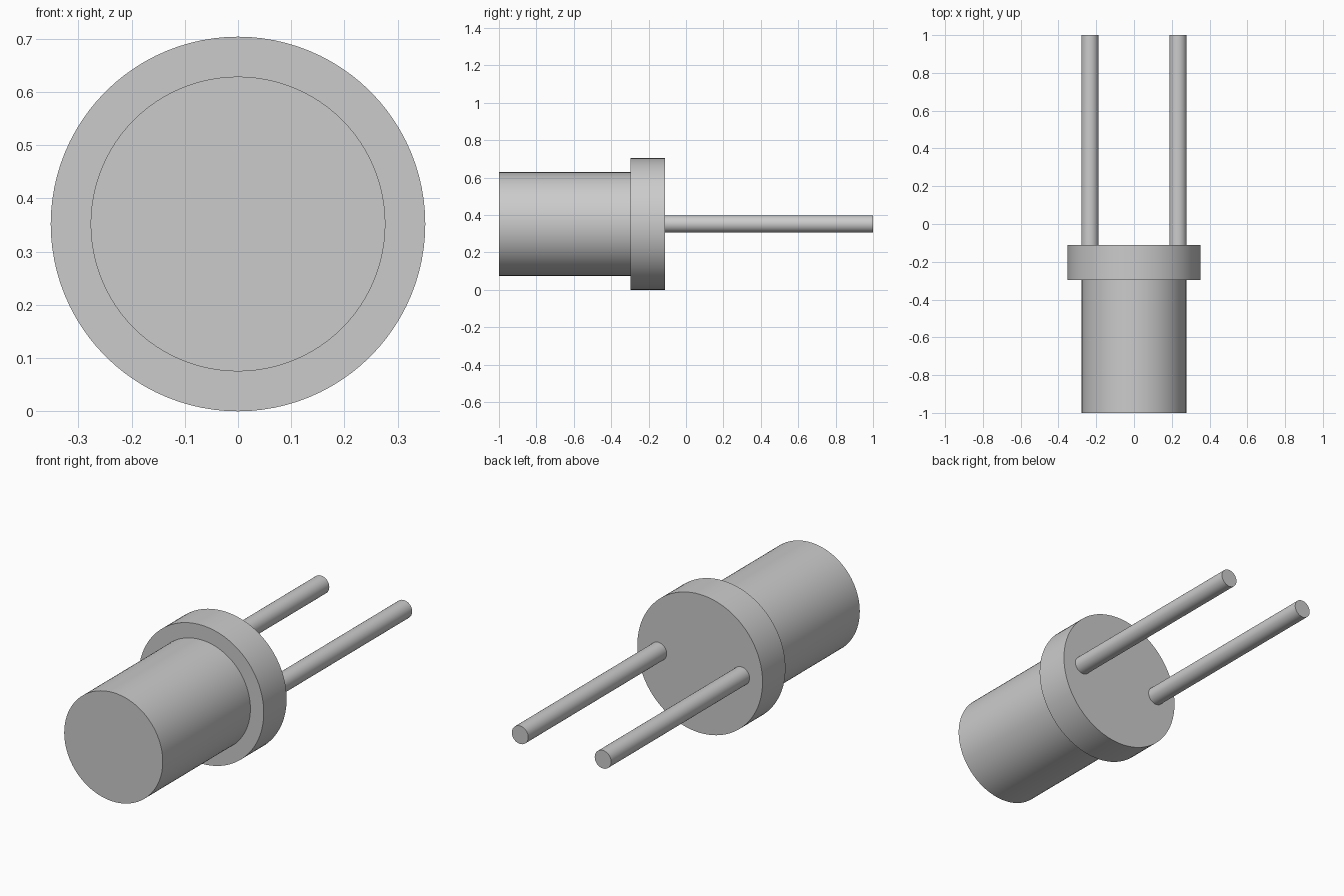
import bpy
import math

cube = bpy.data.objects.get("Cube")
if cube:
    bpy.data.objects.remove(cube, do_unlink=True)

AXIS_Z = 0.352

grey = bpy.data.materials.new("light grey")
grey.use_nodes = True
colour = (0.6, 0.6, 0.6, 1)
grey.diffuse_color = colour
grey.node_tree.nodes["Principled BSDF"].inputs["Base Color"].default_value = colour


def rod(name, radius, y_front, y_back, x=0.0, sides=96):
    """Smooth cylinder lying along y between two depths."""
    bpy.ops.mesh.primitive_cylinder_add(
        vertices=sides, radius=radius, depth=y_back - y_front,
        location=(x, (y_front + y_back) / 2, AXIS_Z),
        rotation=(math.pi / 2, 0, 0))
    obj = bpy.context.object
    obj.name = name
    obj.data.materials.append(grey)
    bpy.ops.object.shade_smooth_by_angle(angle=math.radians(30))
    return obj


# Round housing and its wider rear flange
rod("housing", 0.277, -1.0, -0.295)
rod("flange", AXIS_Z, -0.296, -0.112)

# Pair of straight pins out of the back
for side, sign in (("left", 1), ("right", -1)):
    rod(side + "_pin", 0.046, -0.12, 1.0, x=sign * 0.233, sides=48)
